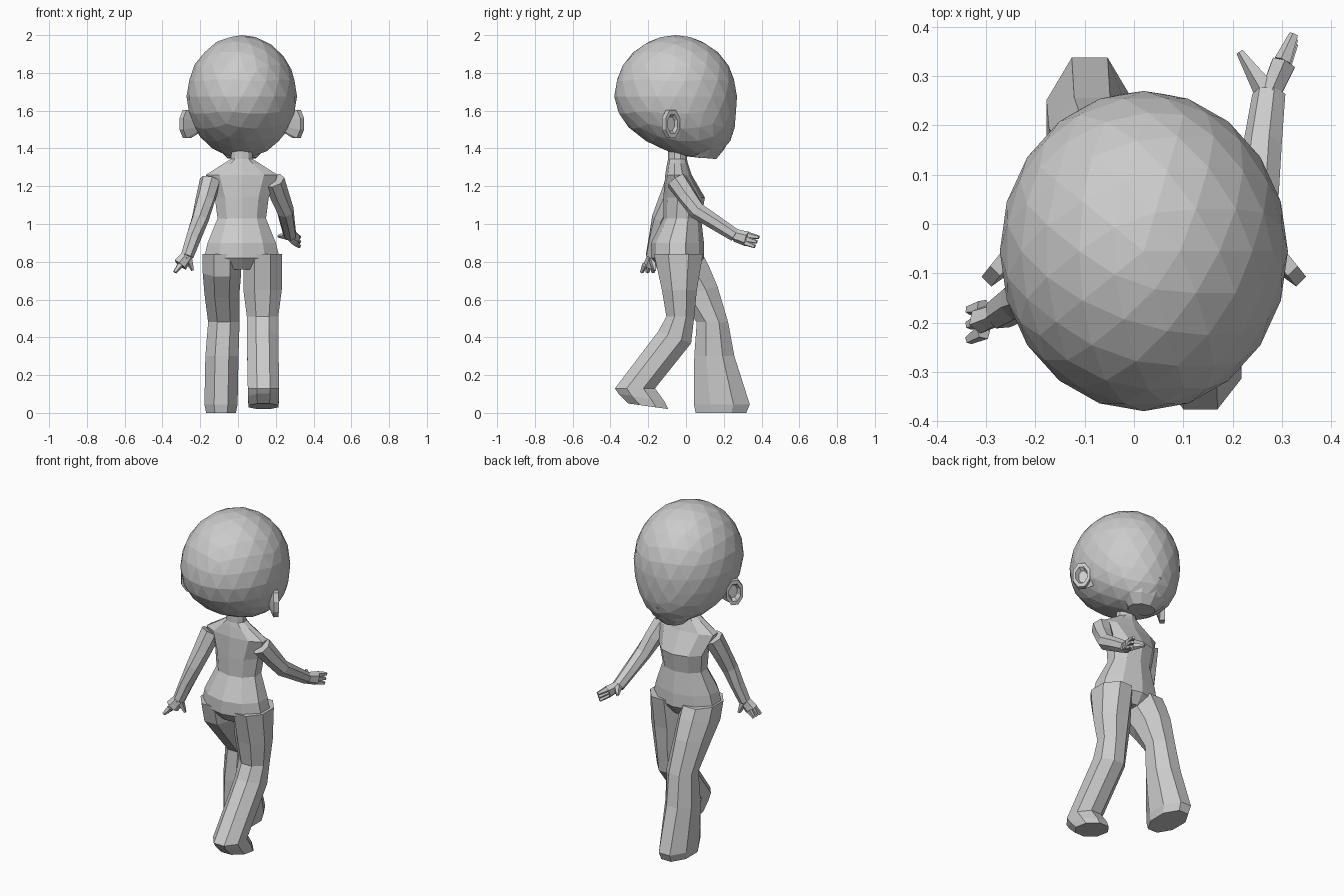
import bpy, bmesh, math
from mathutils import Vector

cube = bpy.data.objects.get("Cube")
if cube:
    bpy.data.objects.remove(cube)

clay = bpy.data.materials.new("plain_grey")
clay.use_nodes = True
grey = (0.6, 0.6, 0.6, 1)
clay.diffuse_color = grey
clay.node_tree.nodes["Principled BSDF"].inputs["Base Color"].default_value = grey

middle = 0.02  # the body's centre line
up = Vector((0, 0, 1))


def make_object(name, bm):
    bmesh.ops.recalc_face_normals(bm, faces=bm.faces)
    mesh = bpy.data.meshes.new(name)
    bm.to_mesh(mesh)
    bm.free()
    mesh.materials.append(clay)
    part = bpy.data.objects.new(name, mesh)
    bpy.context.collection.objects.link(part)


def loft(name, rings, sides):
    """Skin a chain of elliptical rings given as (centre, half axis, half axis)."""
    bm = bmesh.new()
    loops = []
    for centre, across, along in rings:
        angles = [math.tau * (k + 0.5) / sides for k in range(sides)]
        loops.append([bm.verts.new(centre + across * math.cos(a) + along * math.sin(a))
                      for a in angles])
    for lower, upper in zip(loops, loops[1:]):
        for k in range(sides):
            bm.faces.new((lower[k - 1], lower[k], upper[k], upper[k - 1]))
    bm.faces.new(loops[0])
    bm.faces.new(loops[-1])
    make_object(name, bm)


def ring(z, y, wide, deep, x=middle, pitch=0):
    """Cross-section with half width and half depth, tipped by pitch degrees."""
    tip = math.radians(pitch)
    return (Vector((x, y, z)), Vector((wide, 0, 0)),
            Vector((0, math.cos(tip), math.sin(tip))) * deep)


def limb(name, points, start, end, sides, squeeze=1):
    """Tube through points whose radius runs evenly from start to end."""
    rings = []
    last = len(points) - 1
    for i, point in enumerate(points):
        heading = (points[min(i + 1, last)] - points[max(i - 1, 0)]).normalized()
        side = heading.cross(up).normalized()
        radius = start + (end - start) * i / last
        rings.append((point, side * radius * squeeze, side.cross(heading) * radius))
    loft(name, rings, sides)


# Head: faceted ball whose underside sweeps forward
head = bmesh.new()
bmesh.ops.create_icosphere(head, subdivisions=3, radius=0.325)
for vert in head.verts:
    if vert.co.z < 0:
        vert.co.y += 1.2 * vert.co.z ** 2
    vert.co.x *= 0.9
    vert.co += Vector((middle, -0.055, 1.675))
make_object("head", head)

# Protruding lower face
loft("muzzle", [
    ring(z=1.5, y=0.11, wide=0.15, deep=0.13),
    ring(z=1.48, y=0.11, wide=0.16, deep=0.14),
    ring(z=1.4, y=0.1, wide=0.13, deep=0.1, pitch=-5),
    ring(z=1.35, y=0.09, wide=0.08, deep=0.07, pitch=-5),
], sides=10)

# Cupped ears flaring out of the head, opening forward
for label, side in (("left", 1), ("right", -1)):
    def ear_ring(out, y, size):
        centre = Vector((middle + side * out, y, 1.53))
        return centre, Vector((side * 0.4, -0.5, 0)) * size, up * size

    loft(label + "_ear", [
        ear_ring(out=0.23, y=-0.06, size=0.05),
        ear_ring(out=0.28, y=-0.09, size=0.08),
        ear_ring(out=0.3, y=-0.07, size=0.08),
        ear_ring(out=0.3, y=-0.07, size=0.055),
        ear_ring(out=0.28, y=-0.08, size=0.04),
    ], sides=8)

# Torso: hips, waist, chest, shoulders and neck
loft("torso", [
    ring(z=0.76, y=-0.04, wide=0.15, deep=0.09),
    ring(z=0.82, y=-0.045, wide=0.21, deep=0.14),
    ring(z=0.9, y=-0.045, wide=0.19, deep=0.14),
    ring(z=1.03, y=-0.02, wide=0.135, deep=0.1),
    ring(z=1.14, y=-0.01, wide=0.15, deep=0.11),
    ring(z=1.26, y=-0.04, wide=0.2, deep=0.07),
    ring(z=1.32, y=-0.045, wide=0.1, deep=0.055),
    ring(z=1.345, y=-0.045, wide=0.06, deep=0.05),
    ring(z=1.43, y=-0.045, wide=0.055, deep=0.05),
], sides=10)

# Trailing leg, heel lifted
loft("left_leg", [
    ring(x=0.13, z=0.84, y=-0.04, wide=0.11, deep=0.14),
    ring(x=0.13, z=0.65, y=-0.035, wide=0.11, deep=0.1),
    ring(x=0.13, z=0.51, y=-0.03, wide=0.09, deep=0.08),
    ring(x=0.13, z=0.4, y=-0.06, wide=0.09, deep=0.1, pitch=-20),
    ring(x=0.135, z=0.13, y=-0.27, wide=0.09, deep=0.115),
    ring(x=0.135, z=0.08, y=-0.235, wide=0.09, deep=0.135, pitch=-10),
    ring(x=0.135, z=0.035, y=-0.2, wide=0.085, deep=0.115, pitch=-8),
], sides=8)

# Leading leg, foot flat
loft("right_leg", [
    ring(x=-0.085, z=0.84, y=-0.04, wide=0.11, deep=0.14),
    ring(x=-0.085, z=0.75, y=-0.01, wide=0.11, deep=0.145, pitch=12),
    ring(x=-0.085, z=0.64, y=0.06, wide=0.1, deep=0.12, pitch=15),
    ring(x=-0.075, z=0.48, y=0.14, wide=0.09, deep=0.09),
    ring(x=-0.085, z=0.3, y=0.15, wide=0.095, deep=0.115),
    ring(x=-0.09, z=0.045, y=0.19, wide=0.095, deep=0.16),
    ring(x=-0.09, z=0, y=0.185, wide=0.085, deep=0.145),
], sides=8)


def arm(label, shoulder, elbow, wrist, fingertip, thumbtip, spread):
    """Tapered arm ending in a palm, three fanned fingers and a thumb."""
    shoulder, elbow, wrist, fingertip, thumbtip, spread = map(
        Vector, (shoulder, elbow, wrist, fingertip, thumbtip, spread))
    limb(label + "_arm", [shoulder, shoulder.lerp(elbow, 0.5), elbow,
                          elbow.lerp(wrist, 0.5), wrist],
         start=0.058, end=0.035, sides=7)
    knuckles = wrist.lerp(fingertip, 0.55)
    limb(label + "_palm", [wrist, wrist.lerp(knuckles, 0.6), knuckles],
         start=0.034, end=0.04, sides=6, squeeze=0.7)
    for finger, step in (("index", 1), ("middle", 0), ("little", -1)):
        fan = spread * step
        limb(f"{label}_{finger}_finger", [knuckles + fan * 0.8, fingertip + fan],
             start=0.018, end=0.01, sides=5)
    limb(label + "_thumb", [wrist, wrist.lerp(thumbtip, 0.5), thumbtip],
         start=0.028, end=0.008, sides=5)


# Arms: one swings forward, the other hangs back
arm("left", shoulder=(0.19, -0.05, 1.23), elbow=(0.25, 0.06, 1.07),
    wrist=(0.275, 0.26, 0.94), fingertip=(0.325, 0.375, 0.905),
    thumbtip=(0.215, 0.35, 0.935), spread=(0, 0.01, 0.024))
arm("right", shoulder=(-0.145, -0.05, 1.23), elbow=(-0.2, -0.135, 1.03),
    wrist=(-0.27, -0.18, 0.83), fingertip=(-0.335, -0.205, 0.745),
    thumbtip=(-0.24, -0.165, 0.755), spread=(0, -0.03, 0))
